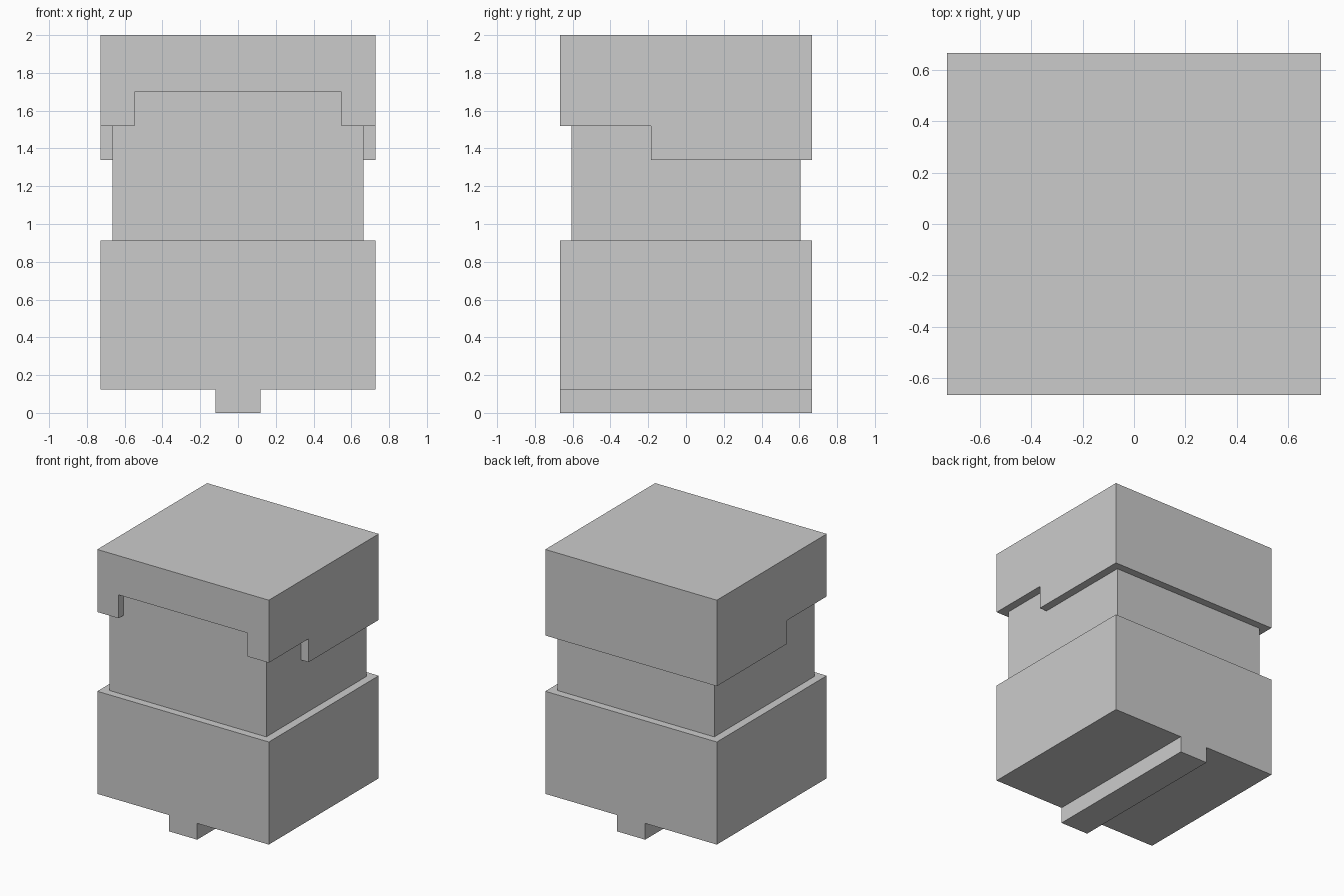
import bpy, bmesh
from mathutils import Vector

if "Cube" in bpy.data.objects:
    bpy.data.objects.remove(bpy.data.objects["Cube"])

W, D = 0.728, 0.666        # half width / depth of the outer blocks
IW, ID = 0.665, 0.607      # half width / depth of the inner core


def prism(name, points, start, direction):
    """Extrude a closed 3D outline along a direction into a solid."""
    bm = bmesh.new()
    face = bm.faces.new([bm.verts.new(Vector(p) + Vector(start)) for p in points])
    ext = bmesh.ops.extrude_face_region(bm, geom=[face], use_keep_orig=True)
    verts = [g for g in ext["geom"] if isinstance(g, bmesh.types.BMVert)]
    bmesh.ops.translate(bm, verts=verts, vec=direction)
    bmesh.ops.recalc_face_normals(bm, faces=bm.faces)
    mesh = bpy.data.meshes.new(name)
    bm.to_mesh(mesh)
    bm.free()
    obj = bpy.data.objects.new(name, mesh)
    bpy.context.collection.objects.link(obj)
    return obj


def box(name, x, y0, y1, z0, z1):
    outline = [(-x, 0, z0), (x, 0, z0), (x, 0, z1), (-x, 0, z1)]
    return prism(name, outline, (0, y0, 0), (0, y1 - y0, 0))


# Lower block with the central rail underneath, one T-shaped profile
half = [(0.12, 0), (0.12, 0.125), (W, 0.125), (W, 0.912)]
profile = half + [(-x, z) for x, z in reversed(half)]
prism("lower_block", [(x, 0, z) for x, z in profile], (0, -D, 0), (0, 2 * D, 0))

# Inner core joining the two outer blocks
box("inner_core", IW, -ID, ID, 0.85, 1.94)

# Upper cap, stepped lower towards the back
side = [(-D, 2), (-D, 1.52), (-0.184, 1.52), (-0.184, 1.34), (D, 1.34), (D, 2)]
cap = prism("upper_cap", [(0, y, z) for y, z in side], (-W, 0, 0), (2 * W, 0, 0))

# Front notch in the cap, cut back to behind the core's face
cutter = box("notch_cutter", 0.547, -0.9, -0.56, 1.3, 1.70)
cutter.hide_render = True
mod = cap.modifiers.new("notch", 'BOOLEAN')
mod.operation = 'DIFFERENCE'
mod.solver = 'EXACT'
mod.object = cutter
bpy.context.view_layer.objects.active = cap
bpy.ops.object.modifier_apply(modifier=mod.name)
bpy.data.objects.remove(cutter)
